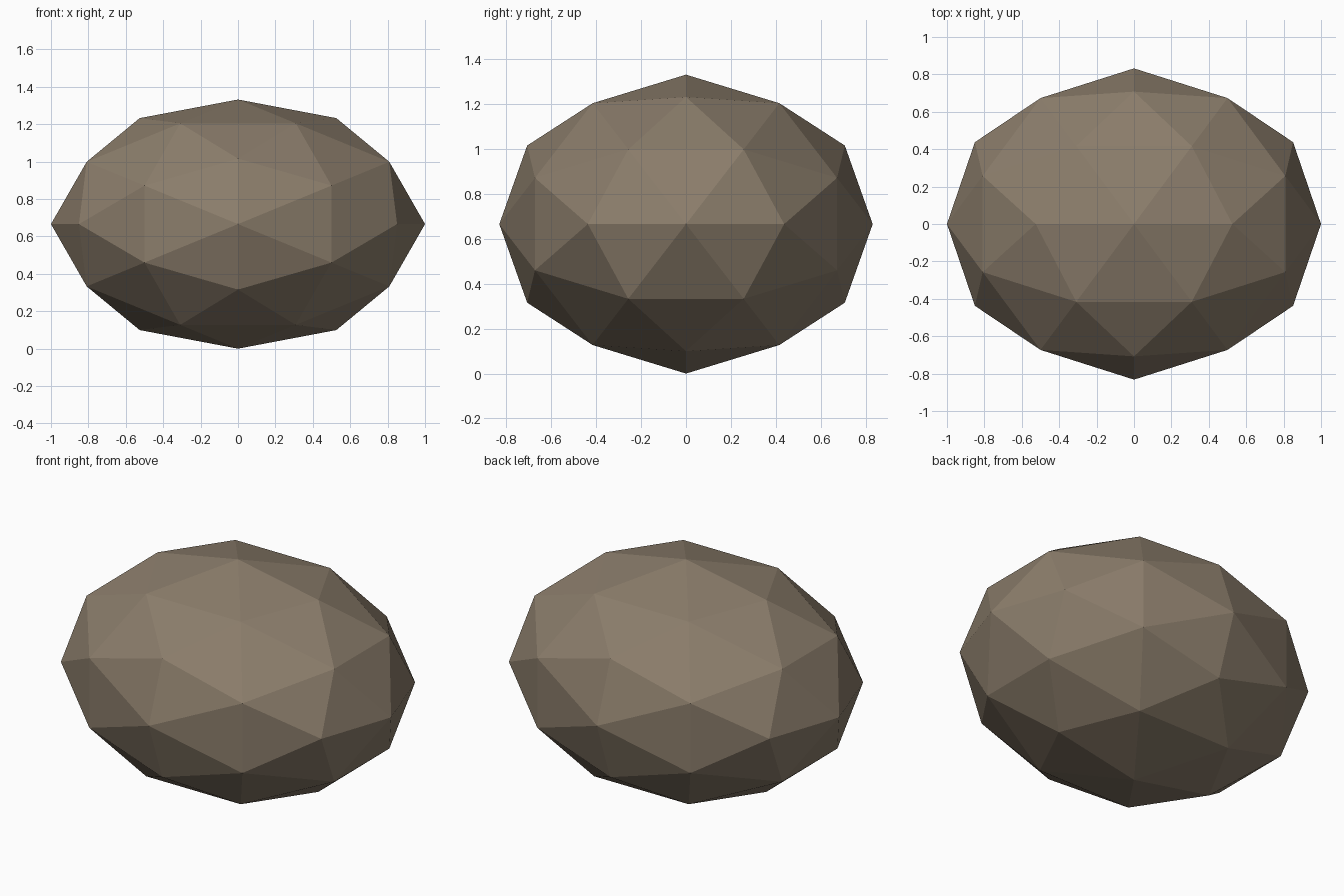
import bpy
import math

cube = bpy.data.objects.get("Cube")
if cube:
    bpy.data.objects.remove(cube, do_unlink=True)

# Warm grey-brown stone
stone = bpy.data.materials.new("warm_stone")
stone.use_nodes = True
colour = (0.258, 0.205, 0.147, 1.0)
stone.diffuse_color = colour
bsdf = next(n for n in stone.node_tree.nodes if n.type == "BSDF_PRINCIPLED")
bsdf.inputs["Base Color"].default_value = colour
bsdf.inputs["Roughness"].default_value = 0.9

# Faceted boulder: icosphere turned so an edge lies across the top
half_size = (1.0, 0.832, 0.666)
tilt = -math.atan(2 / (1 + math.sqrt(5)))
bpy.ops.mesh.primitive_ico_sphere_add(subdivisions=2, radius=1, rotation=(0, tilt, 0))
rock = bpy.context.object
rock.name = "rock"
bpy.ops.object.transform_apply(location=False, rotation=True, scale=False)

# Flatten it and rest it on the ground
rock.scale = half_size
rock.location.z = half_size[2]
bpy.ops.object.transform_apply(location=True, rotation=False, scale=True)
bpy.ops.object.shade_flat()
rock.data.materials.append(stone)
